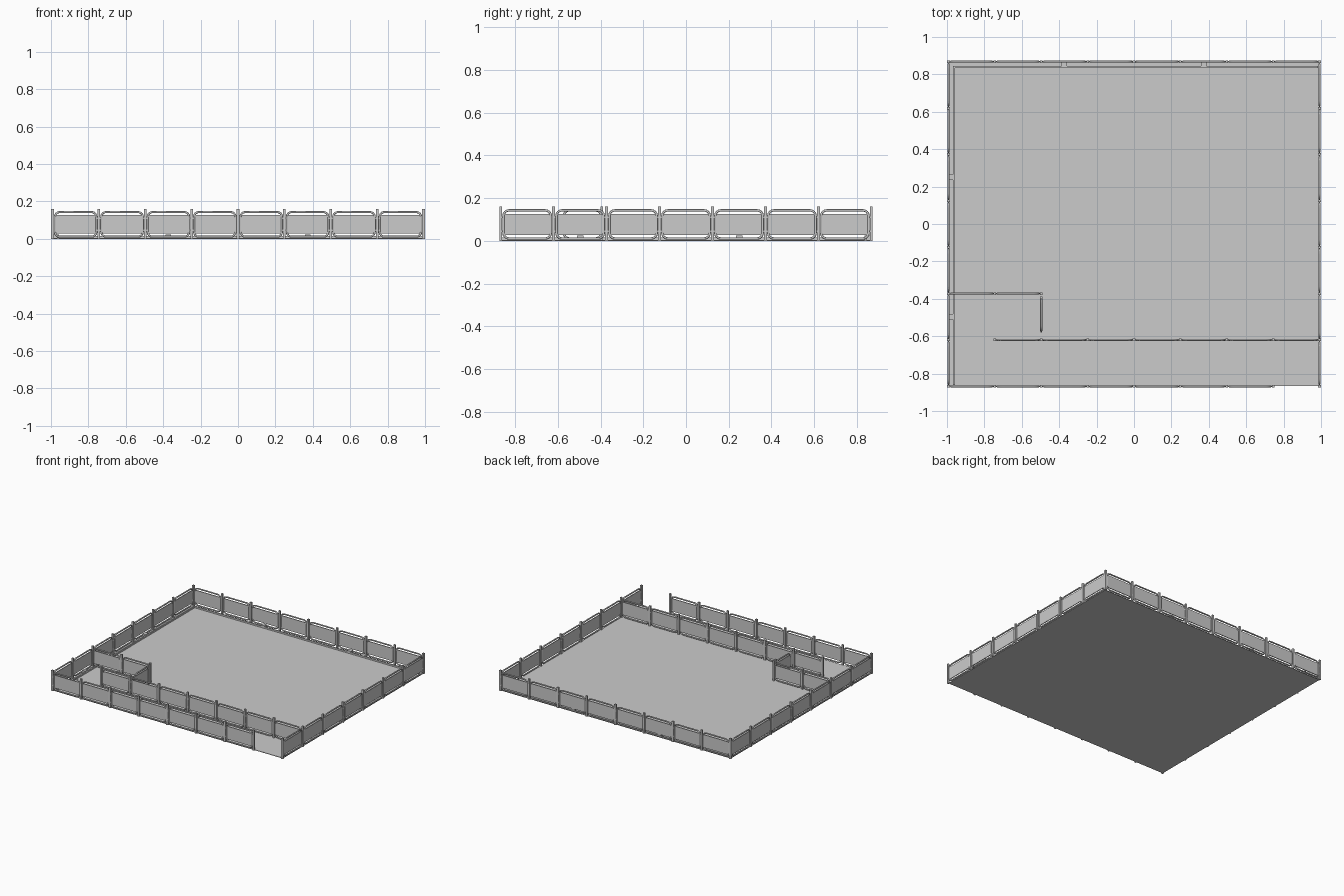
import bpy, bmesh
from math import sin, cos, pi
from mathutils import Vector, Matrix

if "Cube" in bpy.data.objects:
    bpy.data.objects.remove(bpy.data.objects["Cube"])

P = 0.248            # panel pitch
X, Y = 4 * P, 3.5 * P  # fence centre lines
scene = bpy.context.scene.collection


def finish(bm, name):
    bmesh.ops.recalc_face_normals(bm, faces=bm.faces)
    me = bpy.data.meshes.new(name)
    bm.to_mesh(me)
    bm.free()
    return me


def place(me, name, loc=(0, 0, 0), rot=0.0):
    ob = bpy.data.objects.new(name, me)
    ob.location = loc
    ob.rotation_euler[2] = rot
    scene.objects.link(ob)
    return ob


def add_box(bm, x0, x1, y0, y1, z0, z1):
    size = Matrix.Diagonal((x1 - x0, y1 - y0, z1 - z0, 1))
    mid = Matrix.Translation(((x0 + x1) / 2, (y0 + y1) / 2, (z0 + z1) / 2))
    bmesh.ops.create_cube(bm, size=1, matrix=mid @ size)


def box(name, *dims):
    bm = bmesh.new()
    add_box(bm, *dims)
    return place(finish(bm, name), name)


def add_tube_loop(bm, x0, x1, z0, z1, corner, r, sides=8, steps=4):
    """Round tube swept around a rounded rectangle in the xz plane."""
    rings = []
    corners = [(x1 - corner, z1 - corner), (x0 + corner, z1 - corner),
               (x0 + corner, z0 + corner), (x1 - corner, z0 + corner)]
    for q, (cx, cz) in enumerate(corners):
        for s in range(steps + 1):
            a = (q + s / steps) * pi / 2
            out = Vector((cos(a), 0, sin(a)))
            c = Vector((cx, 0, cz)) + out * corner
            rings.append([bm.verts.new(c + out * r * cos(t) + Vector((0, r * sin(t), 0)))
                          for t in (2 * pi * k / sides for k in range(sides))])
    for i, ring in enumerate(rings):
        nxt = rings[(i + 1) % len(rings)]
        for k in range(sides):
            j = (k + 1) % sides
            bm.faces.new((ring[k], ring[j], nxt[j], nxt[k])).smooth = True


def panel_mesh(length):
    """Fence panel: tube frame, sheet infill and clamps to the posts."""
    bm = bmesh.new()
    a, b = 0.013, length - 0.013
    add_tube_loop(bm, a, b, 0.011, 0.143, 0.026, 0.0055)
    add_box(bm, a + 0.002, b - 0.002, -0.003, 0.003, 0.027, 0.127)
    for z in (0.045, 0.11):
        add_box(bm, 0.004, a, -0.003, 0.003, z - 0.004, z + 0.004)
        add_box(bm, b, length - 0.004, -0.003, 0.003, z - 0.004, z + 0.004)
    return finish(bm, "fence_panel")


panel = panel_mesh(P)
short_panel = panel_mesh(0.2)

# Shared upright post
bm = bmesh.new()
add_box(bm, -0.007, 0.007, -0.0065, 0.0065, 0, 0.16)
post = finish(bm, "fence_post")
posted = set()


def add_post(x, y):
    key = (round(x, 2), round(y, 2))
    if key not in posted:
        posted.add(key)
        place(post, "fence_post", (x, y, 0))


def fence(name, x, y, count, along_y=False):
    """Run of panels with a post at every joint."""
    dx, dy = (0, P) if along_y else (P, 0)
    for i in range(count + 1):
        px, py = x + dx * i, y + dy * i
        add_post(px, py)
        if i < count:
            place(panel, name, (px, py, 0), pi / 2 if along_y else 0)


# Outer fence, open at the front right
fence("front_fence", -X, -Y, 7)
fence("back_fence", -X, Y, 8)
fence("left_fence", -X, -Y, 7, True)
fence("right_fence", X, -Y, 7, True)

# Inner passage and small pen
fence("passage_fence", -3 * P, -Y + P, 7)
fence("pen_fence", -X, -Y + 2 * P, 2)
place(short_panel, "pen_gate", (-2 * P, -0.385, 0), -pi / 2)
add_post(-2 * P, -0.395)

# Floor, with a curb along the left and back walls
box("floor", -X, X, -0.865, 0.865, 0.0, 0.004)
box("left_curb", -0.968, -0.958, -0.862, 0.845, 0.004, 0.016)
box("back_curb", -0.958, 0.985, 0.835, 0.845, 0.004, 0.016)

# Small boxes between curb and fence
for x, y in ((-0.973, 0.25), (-0.973, -0.495), (-0.372, 0.85), (0.372, 0.85)):
    box("curb_box", x - 0.015, x + 0.015, y - 0.015, y + 0.015, 0.004, 0.024)
